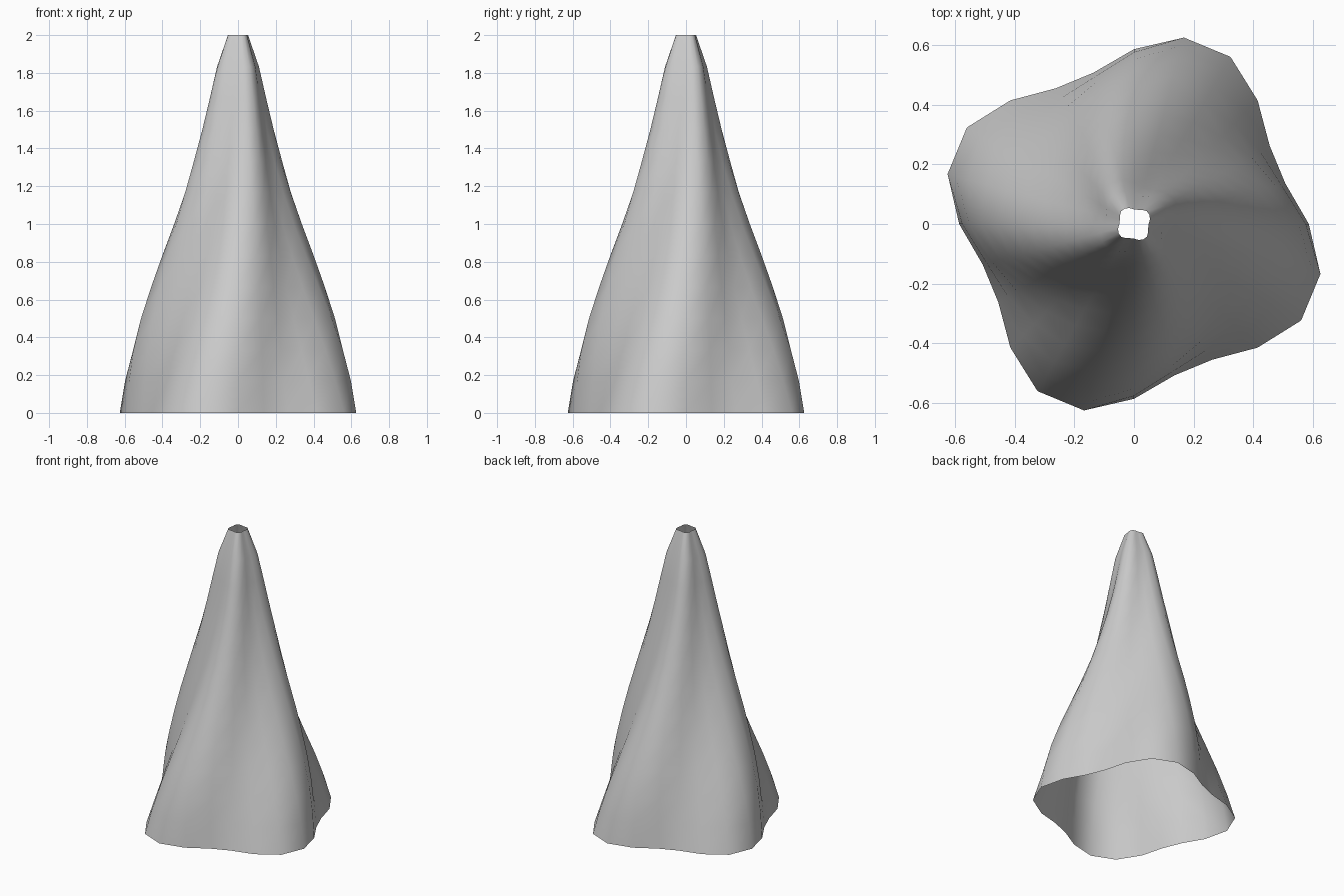
import bpy
import bmesh
from math import sin, cos, tau, radians

cube = bpy.data.objects.get("Cube")
if cube:
    bpy.data.objects.remove(cube, do_unlink=True)

SIDES = 24
HEIGHT = 2.0
LOBES = 4
WAVE = 0.12            # lobe depth as a share of the radius
LOBE_START = -22.5     # lobe direction at the base, degrees
LOBE_TURN = 60.0       # how far the lobes swirl up to the top, degrees

# Mean radius of each evenly spaced ring, base to top
RADII = [.587, .554, .514, .465, .411, .358, .306,
         .259, .216, .177, .143, .110, .055]

# Plain grey surface
grey = bpy.data.materials.new("plain_grey")
grey.use_nodes = True
colour = (0.6, 0.6, 0.6, 1.0)
grey.diffuse_color = colour
grey.node_tree.nodes["Principled BSDF"].inputs["Base Color"].default_value = colour


def add_ring(bm, step):
    """One wavy ring whose lobes are turned according to its height."""
    t = step / (len(RADII) - 1)
    turn = radians(LOBE_START + LOBE_TURN * t)
    ring = []
    for k in range(SIDES):
        a = tau * k / SIDES
        r = RADII[step] * (1 + WAVE * cos(LOBES * (a - turn)))
        ring.append(bm.verts.new((r * cos(a), r * sin(a), HEIGHT * t)))
    return ring


# Open swirled cone: rings bridged with quads, no caps
bm = bmesh.new()
rings = [add_ring(bm, i) for i in range(len(RADII))]
for low, high in zip(rings, rings[1:]):
    for k in range(SIDES):
        n = (k + 1) % SIDES
        bm.faces.new((low[k], low[n], high[n], high[k])).smooth = True

mesh = bpy.data.meshes.new("swirled_cone_shell")
bm.to_mesh(mesh)
bm.free()
mesh.materials.append(grey)
shell = bpy.data.objects.new("swirled_cone_shell", mesh)
bpy.context.collection.objects.link(shell)
